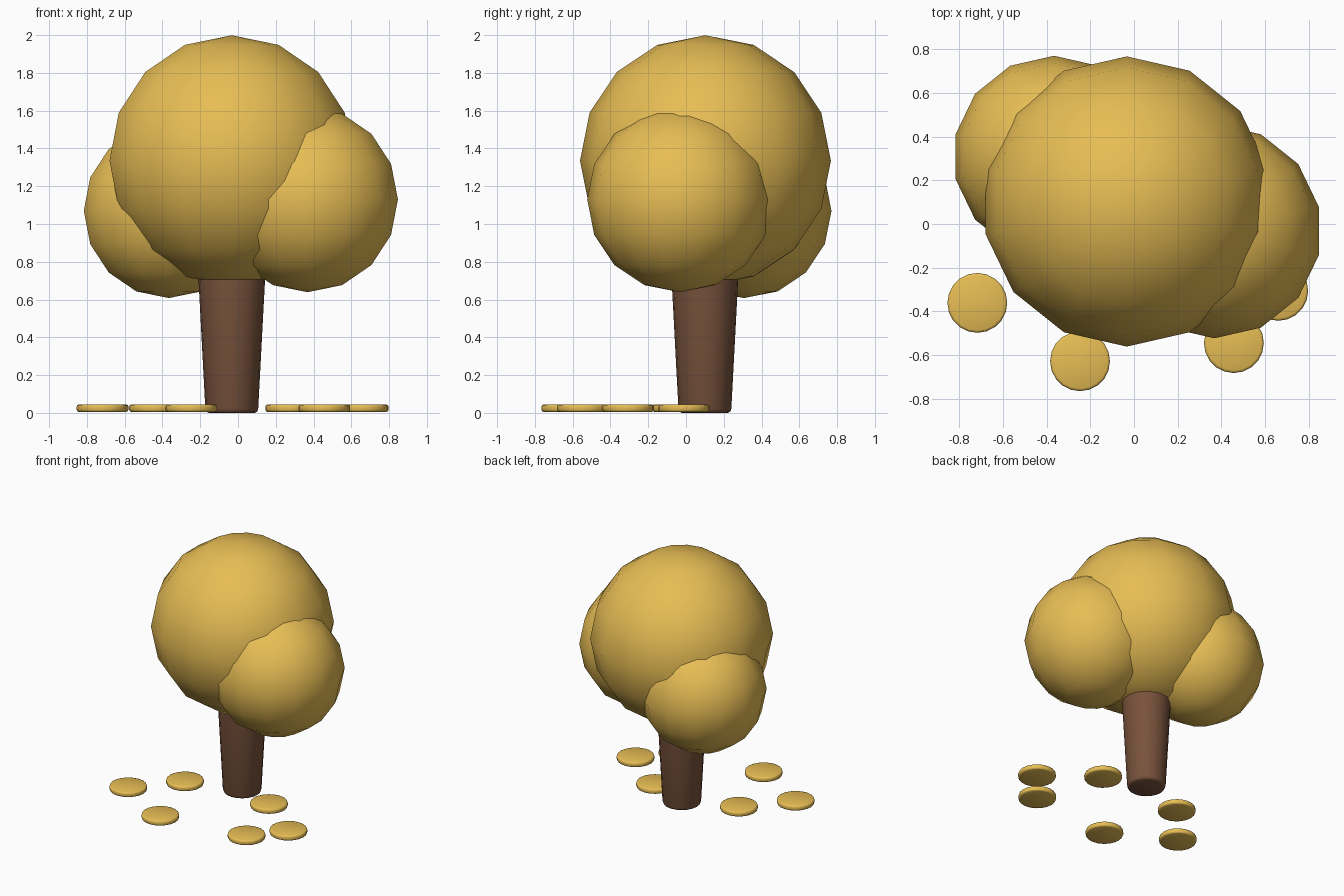
import bpy
import bmesh
import math

if "Cube" in bpy.data.objects:
    bpy.data.objects.remove(bpy.data.objects["Cube"])


def material(name, color):
    mat = bpy.data.materials.new(name)
    mat.diffuse_color = (*color, 1)
    mat.use_nodes = True
    mat.node_tree.nodes["Principled BSDF"].inputs["Base Color"].default_value = mat.diffuse_color
    return mat


foliage = material("golden_leaves", (0.80, 0.51, 0.09))
bark = material("bark", (0.19, 0.085, 0.045))


def finish(bm, name, loc, mat):
    bmesh.ops.recalc_face_normals(bm, faces=bm.faces[:])
    mesh = bpy.data.meshes.new(name)
    bm.to_mesh(mesh)
    bm.free()
    mesh.materials.append(mat)
    obj = bpy.data.objects.new(name, mesh)
    bpy.context.collection.objects.link(obj)
    obj.location = loc
    bpy.ops.object.select_all(action='DESELECT')
    obj.select_set(True)
    bpy.context.view_layer.objects.active = obj
    bpy.ops.object.shade_smooth_by_angle(angle=math.radians(50))
    return obj


def crown(name, loc, radius):
    bm = bmesh.new()
    bmesh.ops.create_uvsphere(bm, u_segments=14, v_segments=8, radius=radius)
    return finish(bm, name, loc, foliage)


def turned(name, loc, profile, sides, mat):
    # capped solid of revolution from (radius, height) points
    bm = bmesh.new()
    rings = []
    for r, z in profile:
        rings.append([bm.verts.new((r * math.sin(2 * math.pi * i / sides),
                                    r * math.cos(2 * math.pi * i / sides), z))
                      for i in range(sides)])
    for a, b in zip(rings, rings[1:]):
        for i in range(sides):
            j = (i + 1) % sides
            bm.faces.new((a[i], a[j], b[j], b[i]))
    bm.faces.new(rings[0])
    bm.faces.new(rings[-1])
    return finish(bm, name, loc, mat)


# Foliage: one large ball with two smaller ones
crown("crown_main", (-0.033, 0.103, 1.335), 0.664)
crown("crown_right", (0.368, -0.032, 1.13), 0.491)
crown("crown_back_left", (-0.366, 0.308, 1.07), 0.462)

# Trunk: widens upward, rounded lower edge
turned("trunk", (-0.033, 0.10, 0),
       [(0.122, 0), (0.134, 0.006), (0.14, 0.022), (0.177, 0.72), (0.182, 0.82)],
       20, bark)

# Fallen leaves: thin discs with rounded rims
leaf_profile = [(0.125, 0.005), (0.134, 0.009), (0.137, 0.017),
                (0.137, 0.033), (0.134, 0.041), (0.125, 0.045)]
spots = [(-0.717, -0.361), (-0.247, -0.628), (0.457, -0.545),
         (0.66, -0.306), (-0.439, -0.042), (0.282, -0.012)]
for i, (x, y) in enumerate(spots, 1):
    turned(f"fallen_leaf_{i}", (x, y, 0), leaf_profile, 20, foliage)
